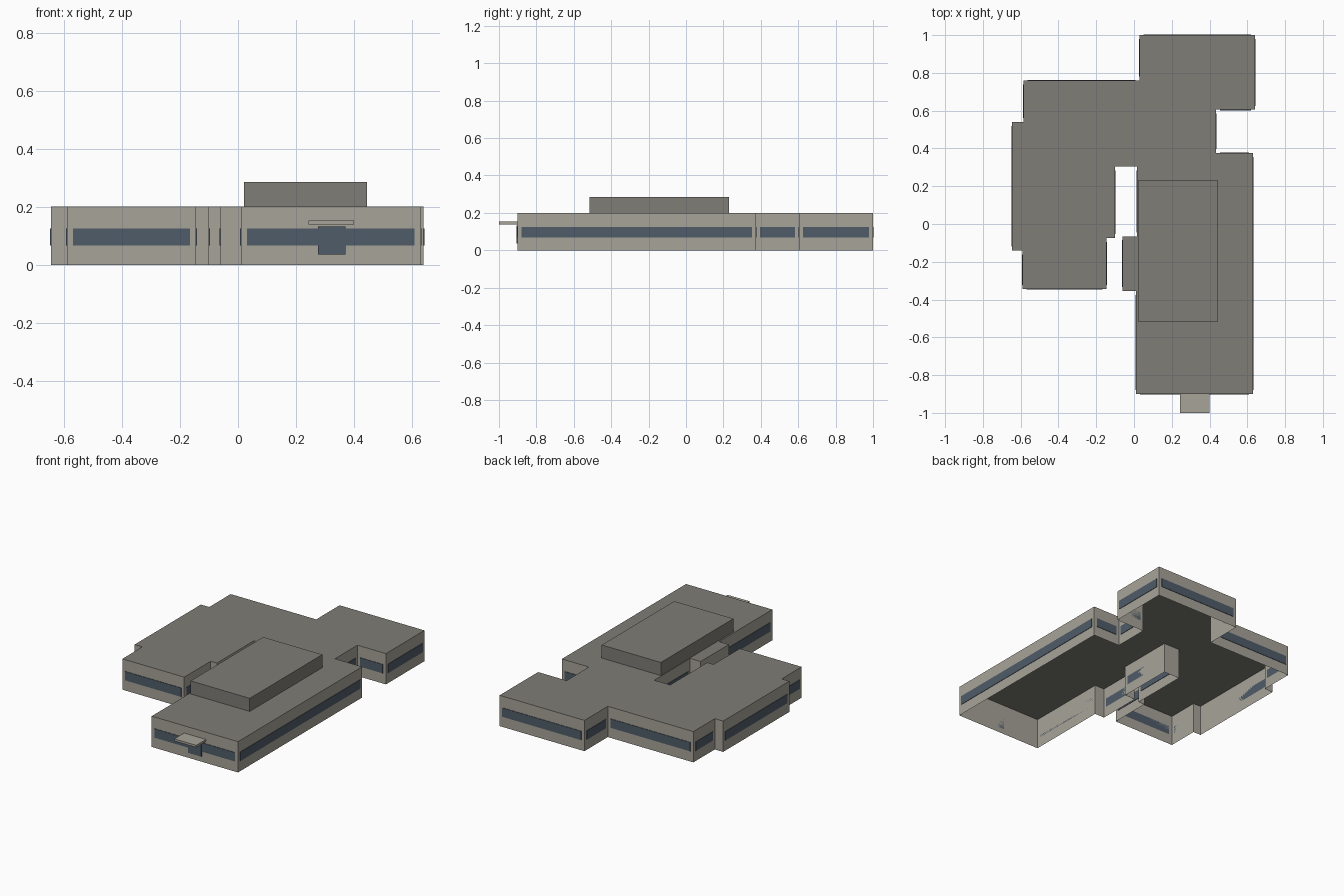
import bpy
import bmesh
from mathutils import Vector

old = bpy.data.objects.get("Cube")
if old:
    bpy.data.objects.remove(old, do_unlink=True)


def make_material(name, rgb):
    mat = bpy.data.materials.new(name)
    mat.use_nodes = True
    mat.diffuse_color = (*rgb, 1)
    mat.node_tree.nodes["Principled BSDF"].inputs["Base Color"].default_value = (*rgb, 1)
    return mat


wall_mat = make_material("pale stone wall", (0.39, 0.37, 0.32))
roof_mat = make_material("grey roof", (0.21, 0.205, 0.18))
glass_mat = make_material("blue grey glass", (0.08, 0.107, 0.141))


def finish(name, bm, *mats):
    mesh = bpy.data.meshes.new(name)
    bm.to_mesh(mesh)
    bm.free()
    for mat in mats:
        mesh.materials.append(mat)
    obj = bpy.data.objects.new(name, mesh)
    bpy.context.collection.objects.link(obj)
    return obj


def add_box(bm, low, high):
    """Add an axis-aligned box between two opposite corners."""
    low, high = Vector(low), Vector(high)
    verts = bmesh.ops.create_cube(bm, size=1)["verts"]
    bmesh.ops.scale(bm, vec=high - low, verts=verts)
    bmesh.ops.translate(bm, vec=(low + high) / 2, verts=verts)


def box(name, low, high, mat):
    bm = bmesh.new()
    add_box(bm, low, high)
    return finish(name, bm, mat)


# Footprint, counter-clockwise from the front corner of the long wing
HEIGHT = 0.2
footprint = [
    (0.01, -0.9), (0.63, -0.9), (0.63, 0.375), (0.435, 0.375),
    (0.435, 0.605), (0.64, 0.605), (0.64, 1), (0.03, 1),
    (0.03, 0.76), (-0.585, 0.76), (-0.585, 0.54), (-0.645, 0.54),
    (-0.645, -0.14), (-0.59, -0.14), (-0.59, -0.345), (-0.145, -0.345),
    (-0.145, -0.075), (-0.1, -0.075), (-0.1, 0.305), (0.015, 0.305),
    (0.015, -0.065), (-0.06, -0.065), (-0.06, -0.355), (0.01, -0.355),
]
edges = list(zip(footprint, footprint[1:] + footprint[:1]))

# Main building: walls and a flat roof, open underneath
bm = bmesh.new()
lower = [bm.verts.new((x, y, 0)) for x, y in footprint]
upper = [bm.verts.new((x, y, HEIGHT)) for x, y in footprint]
bm.faces.new(upper).material_index = 1
for i in range(len(footprint)):
    j = (i + 1) % len(footprint)
    bm.faces.new((lower[i], lower[j], upper[j], upper[i]))
finish("main_building", bm, wall_mat, roof_mat)

# Ribbon windows: thin plates along every long wall but the side annex
SILL, HEAD, MARGIN, PLATE = 0.067, 0.125, 0.021, 0.003
bm = bmesh.new()
for start, end in edges:
    a, b = Vector(start), Vector(end)
    along = (b - a).normalized()
    outward = Vector((along.y, -along.x))
    is_annex = a.x == b.x == -0.06
    if (b - a).length < 0.18 or is_annex:
        continue
    p = a + along * MARGIN
    q = b - along * MARGIN + outward * PLATE
    add_box(bm, (min(p.x, q.x), min(p.y, q.y), SILL),
            (max(p.x, q.x), max(p.y, q.y), HEAD))
finish("ribbon_windows", bm, glass_mat)

# Raised roof block, entrance canopy and door
box("roof_block", (0.02, -0.515, HEIGHT), (0.445, 0.23, 0.285), roof_mat)
box("entrance_canopy", (0.243, -1, 0.139), (0.4, -0.9, 0.153), wall_mat)
box("entrance_door", (0.275, -0.906, 0.035), (0.37, -0.9, 0.132), glass_mat)
